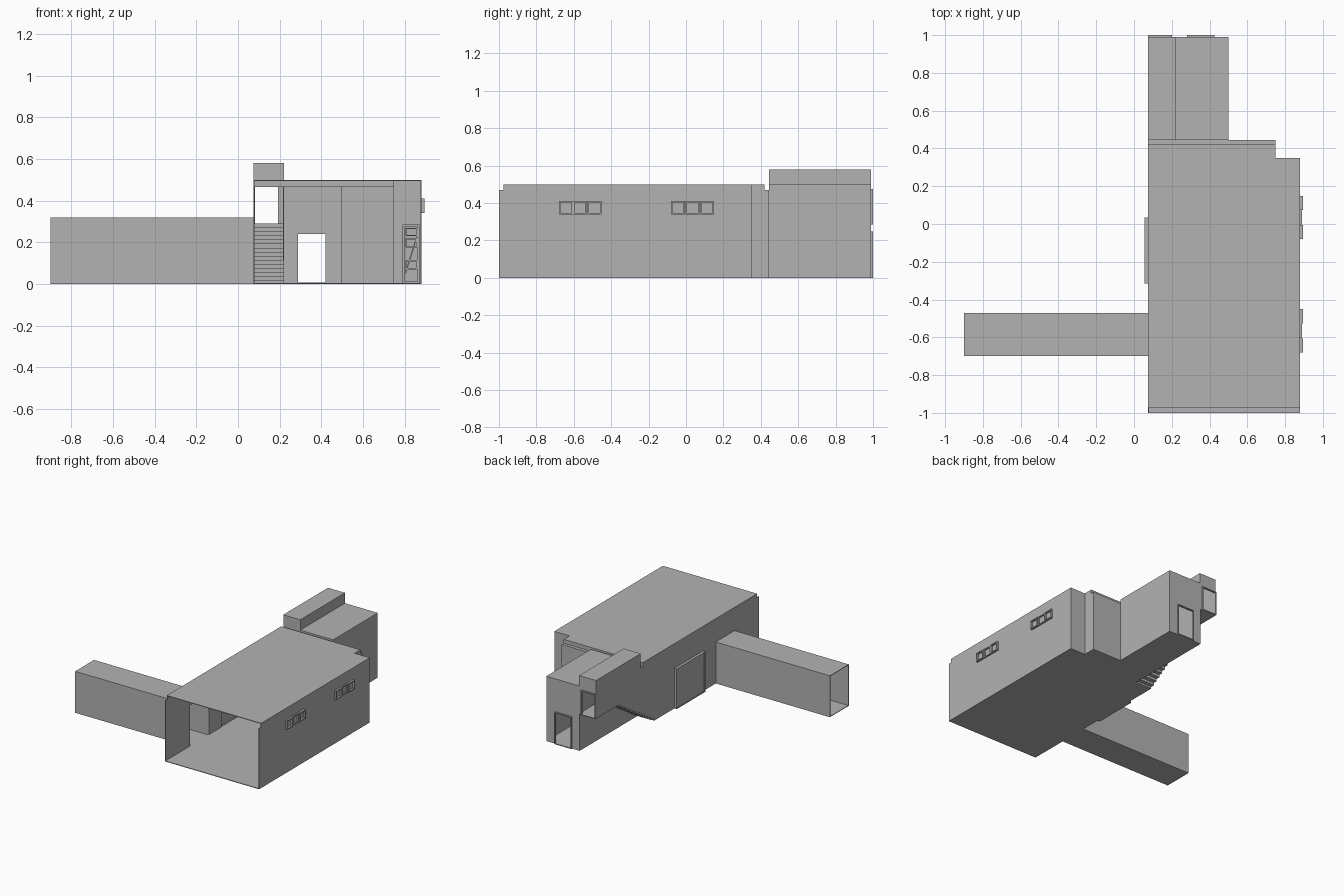
import bpy
import bmesh
from mathutils import Vector

cube = bpy.data.objects.get("Cube")
if cube:
    bpy.data.objects.remove(cube, do_unlink=True)

grey = bpy.data.materials.new("plain grey")
grey.use_nodes = True
grey.diffuse_color = (0.45, 0.45, 0.45, 1)
grey.node_tree.nodes["Principled BSDF"].inputs["Base Color"].default_value = grey.diffuse_color

T = 0.005  # shell thickness


def panel(name, axis, at, outline, t=T):
    """Extrude a flat outline, lying across the given axis, by t."""
    place = {"x": lambda a, b: (at, a, b),
             "y": lambda a, b: (a, at, b),
             "z": lambda a, b: (a, b, at)}[axis]
    bm = bmesh.new()
    face = bm.faces.new([bm.verts.new(place(a, b)) for a, b in outline])
    ext = bmesh.ops.extrude_face_region(bm, geom=[face], use_keep_orig=True)
    step = Vector([t if c == axis else 0 for c in "xyz"])
    bmesh.ops.translate(bm, vec=step, verts=[v for v in ext["geom"] if isinstance(v, bmesh.types.BMVert)])
    bmesh.ops.recalc_face_normals(bm, faces=bm.faces)
    mesh = bpy.data.meshes.new(name)
    bm.to_mesh(mesh)
    bm.free()
    mesh.materials.append(grey)
    obj = bpy.data.objects.new(name, mesh)
    bpy.context.collection.objects.link(obj)
    return obj


def rect(a0, a1, b0, b1):
    return [(a0, b0), (a1, b0), (a1, b1), (a0, b1)]


def frame(name, axis, at, a0, a1, b0, b1, t, w=0.008):
    """Four bars around a rectangular opening."""
    for side, r in (("low", rect(a0, a0 + w, b0, b1)), ("high", rect(a1 - w, a1, b0, b1)),
                    ("bottom", rect(a0 + w, a1 - w, b0, b0 + w)), ("top", rect(a0 + w, a1 - w, b1 - w, b1))):
        panel(f"{name}_{side}", axis, at, r, t)


# Main plan positions
LEFT, STAIR, ANNEX, STEP, RIGHT = 0.075, 0.215, 0.5, 0.75, 0.88
FRONT, LIP, CORNER, LEDGE, JOIN, BACK = -1, -0.975, 0.35, 0.42, 0.445, 0.99
LOW, ROOF, HIGH, LANDING = 0.47, 0.5, 0.58, 0.29
C0, C1, C_END, C_TOP = -0.7, -0.47, -0.9, 0.32
S0, S1, STEPS = 0.275, 0.73, 15

# Stair line: riser then tread
rise, run = LANDING / STEPS, (S1 - S0) / STEPS
stair_line = [(S0, 0)]
for i in range(STEPS):
    stair_line += [(S0 + i * run, (i + 1) * rise), (S0 + (i + 1) * run, (i + 1) * rise)]
stair_line.append((BACK, LANDING))
underside = [(y + T, max(0, z - T)) for y, z in stair_line[:-1]] + [(BACK, LANDING - T)]
panel("stairs", "x", LEFT, stair_line + underside[::-1], STAIR - LEFT)

# Floor and roofs
panel("floor", "z", 0, [
    (LEFT, FRONT), (RIGHT, FRONT), (RIGHT, CORNER), (STEP, CORNER), (STEP, JOIN), (ANNEX, JOIN),
    (ANNEX, BACK), (STAIR, BACK), (STAIR, S0), (LEFT, S0), (LEFT, C1), (C_END, C1), (C_END, C0), (LEFT, C0)])
panel("hall_roof", "z", ROOF, [
    (LEFT, LIP), (RIGHT, LIP), (RIGHT, CORNER), (STEP, CORNER), (STEP, LEDGE), (LEFT, LEDGE)], -T)
panel("roof_ledge", "z", LOW, rect(LEFT, STEP, LEDGE, JOIN), -T)
panel("roof_ledge_riser", "y", LEDGE, rect(LEFT, STEP, LOW - T, ROOF), -T)
panel("annex_roof", "z", ROOF, rect(STAIR, ANNEX, JOIN, BACK), -T)
panel("stair_roof", "z", HIGH, rect(LEFT, STAIR, JOIN, BACK), -T)

# Left wall, with openings and a lower edge that follows the stairs
D0, D1, D_TOP = -0.315, 0.035, 0.31
panel("left_wall", "x", LEFT, [
    (FRONT, 0), (C0, 0), (C0, C_TOP), (C1, C_TOP), (C1, 0), (D0, 0), (D0, D_TOP), (D1, D_TOP), (D1, 0)]
    + stair_line + [(BACK, HIGH), (JOIN, HIGH), (JOIN, LOW), (LEDGE, LOW), (LEDGE, ROOF),
                    (LIP, ROOF), (LIP, LOW), (FRONT, LOW)])

# Wide side door in a shallow frame
frame("side_door_frame", "x", 0.055, D0, D1, 0, D_TOP, 0.02)
panel("side_door", "x", 0.06, rect(D0, D1, 0, D_TOP))

# Right side walls
panel("right_wall", "x", RIGHT, [
    (FRONT, 0), (CORNER, 0), (CORNER, ROOF), (LIP, ROOF), (LIP, LOW), (FRONT, LOW)], -T)
panel("corner_back_wall", "y", CORNER, rect(STEP, RIGHT, 0, ROOF), -T)
panel("corner_side_wall", "x", STEP, [
    (CORNER, 0), (JOIN, 0), (JOIN, LOW), (LEDGE, LOW), (LEDGE, ROOF), (CORNER, ROOF)], -T)
panel("hall_back_wall", "y", JOIN, rect(ANNEX, STEP, 0, LOW), -T)

# Annex and stair passage walls
panel("annex_right_wall", "x", ANNEX, rect(JOIN, BACK, 0, ROOF), -T)
panel("annex_front_strip", "y", JOIN, rect(STAIR, ANNEX, LOW - T, ROOF), T)
panel("stair_front_strip", "y", JOIN, rect(LEFT, STAIR, LOW - T, HIGH), T)
panel("stair_side_wall", "x", STAIR, [p for p in stair_line if p[0] < JOIN]
      + [(JOIN, LANDING * (JOIN - S0) / (S1 - S0)), (JOIN, HIGH), (BACK, HIGH), (BACK, 0)])
panel("annex_back_wall", "y", BACK, [
    (STAIR, 0), (0.287, 0), (0.287, 0.24), (0.42, 0.24), (0.42, 0), (ANNEX, 0), (ANNEX, ROOF), (STAIR, ROOF)], -T)
panel("stair_back_wall", "y", BACK, [
    (LEFT, LANDING), (0.08, LANDING), (0.08, LOW), (0.193, LOW), (0.193, LANDING),
    (STAIR, LANDING), (STAIR, HIGH), (LEFT, HIGH)], -T)
frame("back_door_frame", "y", BACK, 0.28, 0.427, 0, 0.247, 0.01, 0.007)
frame("upper_door_frame", "y", BACK, LEFT, 0.2, LANDING - T, LOW + T, 0.01, 0.006)

# Side corridor, open at its far end
for label, y, t in (("front", C0, T), ("back", C1, -T)):
    panel(f"corridor_{label}_wall", "y", y, rect(C_END, LEFT, 0, C_TOP), t)
panel("corridor_roof", "z", C_TOP, rect(C_END, LEFT, C0, C1), -T)

# Three-light windows on the right wall
for label, y0 in (("front", -0.68), ("rear", -0.08)):
    for i in range(3):
        a = y0 + i * 0.077
        frame(f"{label}_window_{i}", "x", RIGHT, a, a + 0.075, 0.34, 0.41, 0.01 if i == 1 else 0.015)

# Inner door with small panels and a slanting bar
DY = CORNER - T
frame("inner_door_frame", "y", DY, 0.79, 0.87, 0.005, 0.285, -0.01)
for i, (z0, z1) in enumerate(((0.07, 0.115), (0.175, 0.22), (0.23, 0.27))):
    frame(f"inner_door_panel_{i}", "y", DY, 0.803, 0.86, z0, z1, -0.008, 0.006)
panel("inner_door_bar", "y", DY, [(0.8, 0.05), (0.806, 0.05), (0.868, 0.25), (0.862, 0.25)], -0.014)
